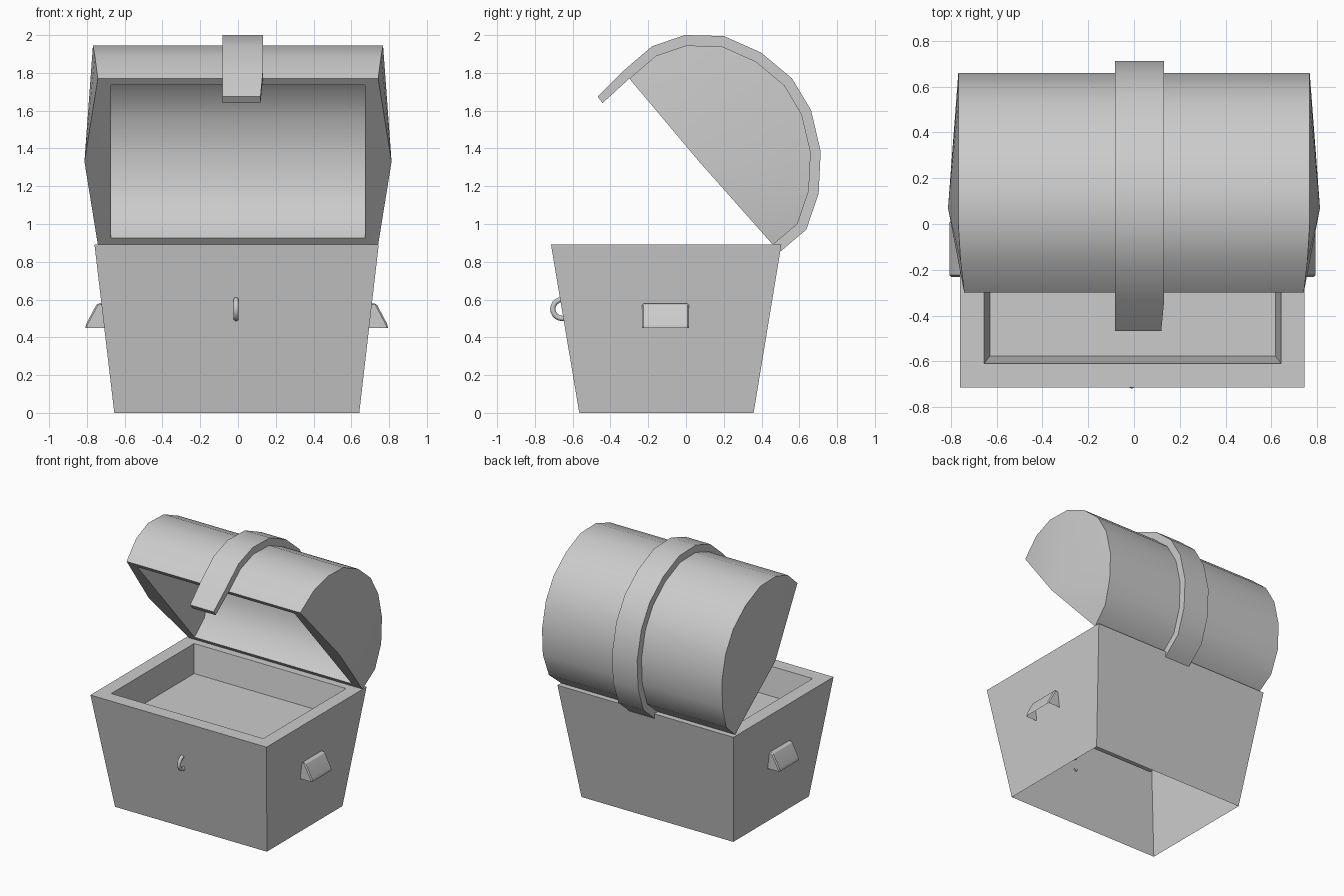
import bpy, bmesh
from math import sin, cos, pi, radians

if "Cube" in bpy.data.objects:
    bpy.data.objects.remove(bpy.data.objects["Cube"])


def loft(bm, loops, closed=True):
    """Skin consecutive point loops with quads; return the vertex loops."""
    rows = [[bm.verts.new(p) for p in lp] for lp in loops]
    n = len(rows[0])
    for a, b in zip(rows, rows[1:]):
        for i in range(n if closed else n - 1):
            j = (i + 1) % n
            bm.faces.new((a[i], a[j], b[j], b[i]))
    return rows


def finish(bm, name, angle=35):
    bmesh.ops.recalc_face_normals(bm, faces=bm.faces)
    me = bpy.data.meshes.new(name)
    bm.to_mesh(me)
    bm.free()
    ob = bpy.data.objects.new(name, me)
    bpy.context.collection.objects.link(ob)
    bpy.ops.object.select_all(action='DESELECT')
    ob.select_set(True)
    bpy.context.view_layer.objects.active = ob
    bpy.ops.object.shade_smooth_by_angle(angle=radians(angle))
    return ob


def rect(x0, x1, y0, y1, z):
    return [(x0, y0, z), (x1, y0, z), (x1, y1, z), (x0, y1, z)]


# Tapered box, open underneath, with a shallow recessed tray on top
bm = bmesh.new()
rows = loft(bm, [rect(-.655, .642, -.565, .358, 0),
                 rect(-.76, .745, -.715, .505, .892),
                 rect(-.655, .643, -.61, .40, .892),
                 rect(-.63, .618, -.577, .365, .68)])
bm.faces.new(rows[-1])
finish(bm, "chest_body")

# Opened lid: faceted half dome in (y, z) with a concentric cavity
MID = (.07, 1.33)
DOME = [(-.30, 1.77), (-.16, 1.89), (0, 1.945), (.19, 1.94), (.37, 1.86), (.52, 1.735),
        (.613, 1.58), (.66, 1.38), (.65, 1.175), (.59, 1.0), (.46, .89)]


def scaled(s):
    return [(MID[0] + (y - MID[0]) * s, MID[1] + (z - MID[1]) * s) for y, z in DOME]


def half_width(i):
    return .742 + .026 * min(1, 2 * sin(pi * i / (len(DOME) - 1)))


bm = bmesh.new()
outer = loft(bm, [[(s * half_width(i), y, z) for i, (y, z) in enumerate(DOME)]
                  for s in (-1, 1)], False)
inner = loft(bm, [[(s * .672, y, z) for y, z in scaled(.92)] for s in (-1, 1)], False)
for s, o, n in zip((-1, 1), outer, inner):
    peak = bm.verts.new((s * .813, *MID))
    for a, b in zip(o, o[1:]):              # slightly pointed end
        bm.faces.new((a, b, peak))
    bm.faces.new(n)                         # cavity end wall
    bm.faces.new((o[0], peak, o[-1], n[-1], n[0]))   # side rim
for k in (0, -1):                           # front and back rims
    bm.faces.new((outer[0][k], outer[1][k], inner[1][k], inner[0][k]))
finish(bm, "lid")

# Strap over the lid ending in a front tongue
bm = bmesh.new()
top = [(-.468, 1.675)] + scaled(1.09)
under = [(-.442, 1.64)] + DOME
strap = []
for i, (t, u) in enumerate(zip(top, under)):
    x0, x1 = -.082, .119 if i == 0 else .132
    strap.append([(x0, *t), (x1, *t), (x1, *u), (x0, *u)])
rows = loft(bm, strap)
bm.faces.new(rows[0])
bm.faces.new(rows[-1])
finish(bm, "lid_strap")

# Wedge-shaped side handles, hollow and open underneath
PROFILE = [(.69, .45), (.705, .578), (.74, .578), (.80, .465), (.80, .45)]
for side, s in (("left", -1), ("right", 1)):
    bm = bmesh.new()
    ends = [[bm.verts.new((s * x - .007, y, z)) for x, z in PROFILE] for y in (-.232, .015)]
    for e in ends:
        bm.faces.new(e)
    for i in (1, 2, 3):
        bm.faces.new((ends[0][i], ends[0][i + 1], ends[1][i + 1], ends[1][i]))
    edges = [e for e in bm.edges if len(e.link_faces) == 2]
    bmesh.ops.bevel(bm, geom=edges, offset=.008, segments=1, affect='EDGES')
    finish(bm, side + "_handle", 20)

# Half ring on the front, its ends sunk through the wall
bm = bmesh.new()
R, T = .05, .014
ring = []
for k in range(13):
    a = radians(-105 + 210 * k / 12)
    ring.append([(-.01 + T * sin(2 * pi * j / 10),
                  -.655 - (R + T * cos(2 * pi * j / 10)) * cos(a),
                  .55 + (R + T * cos(2 * pi * j / 10)) * sin(a)) for j in range(10)])
rows = loft(bm, ring)
bm.faces.new(rows[0])
bm.faces.new(rows[-1])
finish(bm, "front_ring", 50)
